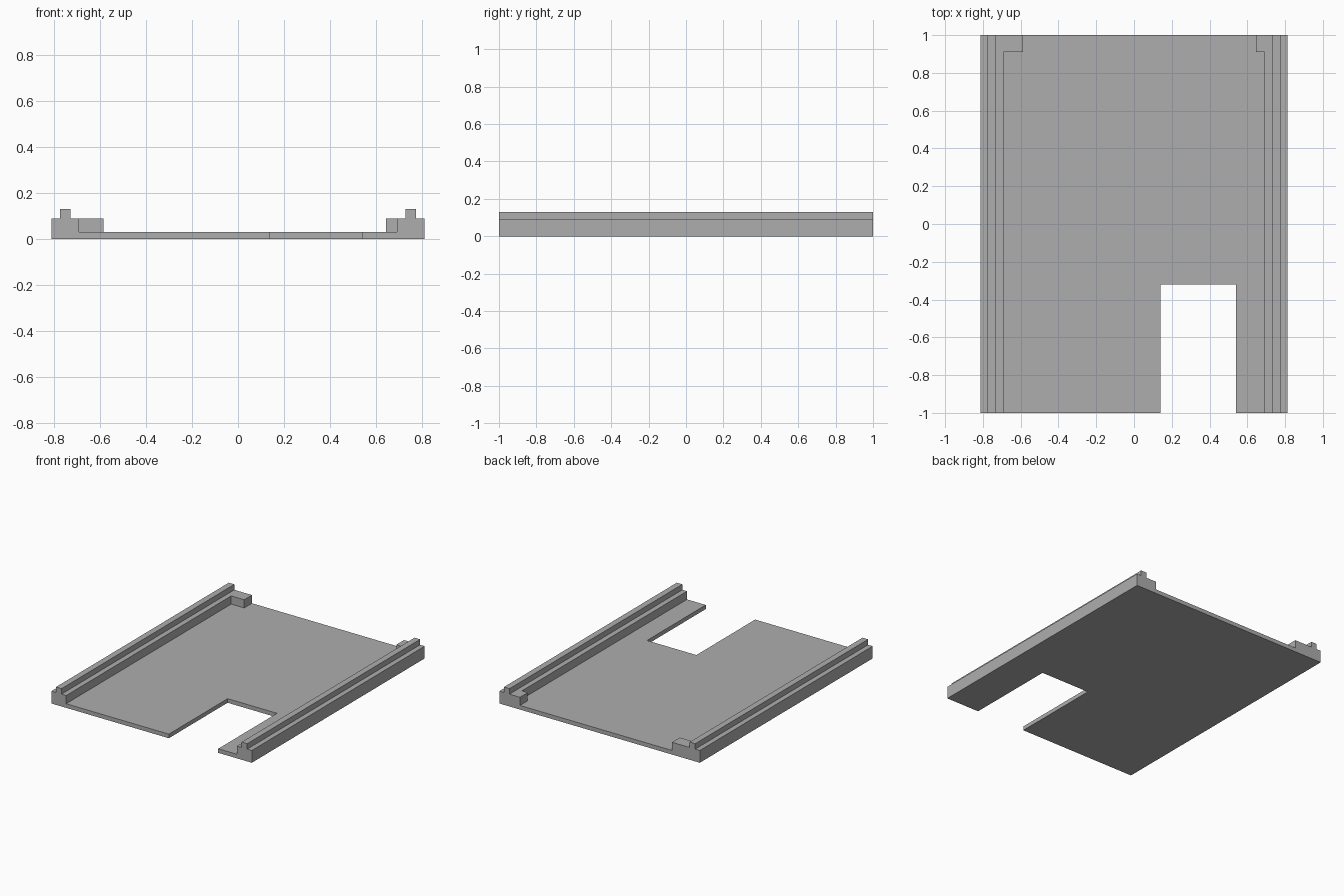
import bpy
import bmesh
from mathutils import Vector

cube = bpy.data.objects.get("Cube")
if cube:
    bpy.data.objects.remove(cube, do_unlink=True)

# Single flat colour
grey = bpy.data.materials.new("plain grey")
grey.use_nodes = True
colour = (0.42, 0.42, 0.42, 1.0)
grey.diffuse_color = colour
grey.node_tree.nodes["Principled BSDF"].inputs["Base Color"].default_value = colour

OUTER, INNER = 0.812, 0.692
RIB_OUT, RIB_IN = 0.775, 0.73
FLOOR, SHELF, TOP = 0.03, 0.09, 0.13


def extrude_y(name, profile, y0, y1):
    """Solid with an x-z profile running from y0 to y1."""
    bm = bmesh.new()
    face = bm.faces.new([bm.verts.new((x, y0, z)) for x, z in profile])
    geom = bmesh.ops.extrude_face_region(bm, geom=[face])["geom"]
    moved = [g for g in geom if isinstance(g, bmesh.types.BMVert)]
    bmesh.ops.translate(bm, verts=moved, vec=Vector((0, y1 - y0, 0)))
    bmesh.ops.recalc_face_normals(bm, faces=bm.faces)
    mesh = bpy.data.meshes.new(name)
    bm.to_mesh(mesh)
    bm.free()
    mesh.materials.append(grey)
    obj = bpy.data.objects.new(name, mesh)
    bpy.context.collection.objects.link(obj)
    return obj


def box(name, x0, x1, y0, y1, z0, z1):
    return extrude_y(name, [(x0, z0), (x1, z0), (x1, z1), (x0, z1)], y0, y1)


def combine(target, tool, operation):
    """Apply a boolean and discard the helper solid."""
    tool.hide_render = True
    mod = target.modifiers.new(tool.name, "BOOLEAN")
    mod.operation = operation
    mod.solver = "EXACT"
    mod.object = tool
    bpy.context.view_layer.objects.active = target
    bpy.ops.object.modifier_apply(modifier=mod.name)
    bpy.data.objects.remove(tool, do_unlink=True)


# Floor and both ribbed side rails share one mirrored cross-section
half = [(OUTER, 0), (OUTER, SHELF), (RIB_OUT, SHELF), (RIB_OUT, TOP),
        (RIB_IN, TOP), (RIB_IN, SHELF), (INNER, SHELF), (INNER, FLOOR)]
tray = extrude_y("sliding_tray", half + [(-x, z) for x, z in reversed(half)], -1, 1)

# Open slot in the front edge
combine(tray, box("slot_cutter", 0.14, 0.54, -1.1, -0.32, -0.1, 0.2), "DIFFERENCE")

# Corner stops at the back, the right one longer
combine(tray, box("left_stop", 0.645, 0.71, 0.91, 1, 0.015, SHELF), "UNION")
combine(tray, box("right_stop", -0.71, -0.587, 0.91, 1, 0.015, SHELF), "UNION")
